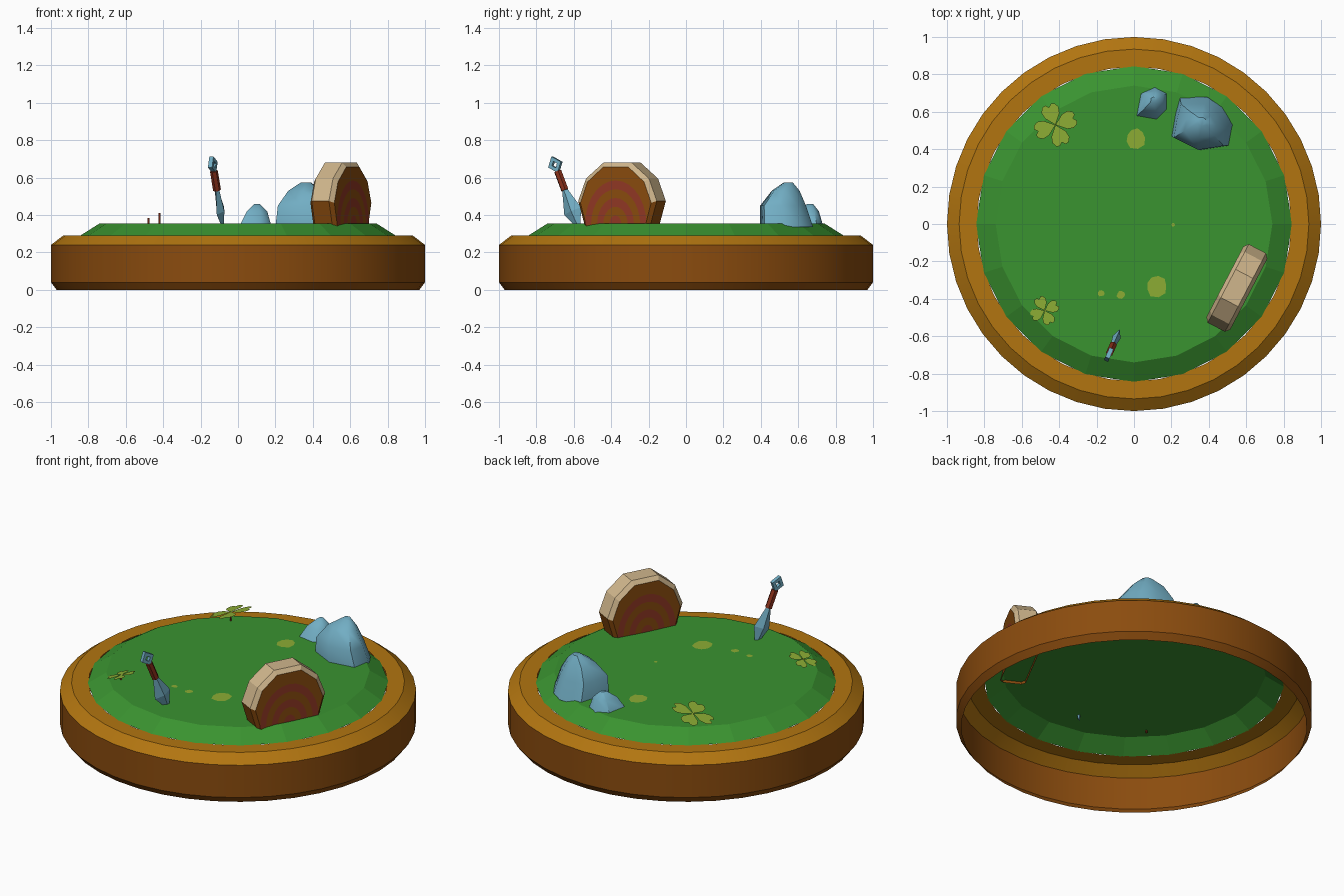
import bpy, bmesh, math, random
from mathutils import Vector

if "Cube" in bpy.data.objects:
    bpy.data.objects.remove(bpy.data.objects["Cube"])
random.seed(4)


def material(name, r, g, b):
    m = bpy.data.materials.new(name)
    lin = [((c / 255 + 0.055) / 1.055) ** 2.4 for c in (r, g, b)]
    m.diffuse_color = (*lin, 1)
    m.use_nodes = True
    m.node_tree.nodes["Principled BSDF"].inputs["Base Color"].default_value = m.diffuse_color
    return m


WOOD = material("brown wood", 139, 76, 14)
RIM = material("orange wood", 178, 117, 16)
GRASS = material("grass green", 58, 147, 48)
STONE = material("stone blue", 114, 174, 196)
BARK = material("tan bark", 208, 182, 140)
RED = material("ring red", 146, 56, 36)
LEAF = material("leaf green", 140, 172, 52)
GRIP = material("grip red", 138, 48, 26)


def make(name, verts, faces, mats, rule=None, smooth=False):
    """Mesh object; rule(face) picks the material index."""
    me = bpy.data.meshes.new(name)
    me.from_pydata([tuple(v) for v in verts], [], faces)
    for m in mats:
        me.materials.append(m)
    bm = bmesh.new()
    bm.from_mesh(me)
    bmesh.ops.recalc_face_normals(bm, faces=bm.faces)
    bm.to_mesh(me)
    bm.free()
    for p in me.polygons:
        if rule:
            p.material_index = rule(p)
    ob = bpy.data.objects.new(name, me)
    bpy.context.collection.objects.link(ob)
    if smooth:
        bpy.ops.object.select_all(action='DESELECT')
        ob.select_set(True)
        bpy.context.view_layer.objects.active = ob
        bpy.ops.object.shade_smooth_by_angle(angle=math.radians(smooth))
    return ob


def loft(name, rings, mats, closed=True, start=False, end=False, **kw):
    """Skin a list of equal-length rings, with optional end caps."""
    n = len(rings[0])
    verts = [v for r in rings for v in r]
    faces = [(k * n + i, k * n + (i + 1) % n, (k + 1) * n + (i + 1) % n, (k + 1) * n + i)
             for k in range(len(rings) - 1) for i in range(n if closed else n - 1)]
    if start:
        faces.append(tuple(range(n)))
    if end:
        faces.append(tuple(range(len(verts) - n, len(verts))))
    return make(name, verts, faces, mats, **kw)


def circle(r, z, n):
    return [(r * math.cos(math.tau * i / n), r * math.sin(math.tau * i / n), z) for i in range(n)]


# hollow wooden base, open underneath
loft("wooden_base", [circle(r, z, 40) for r, z in
     [(0.97, 0), (1, 0.04), (1, 0.24), (0.935, 0.29), (0.84, 0.29)]], [WOOD, RIM],
     rule=lambda p: int(p.center.z > 0.25), smooth=25)

# grass mound
loft("grass", [circle(0.845, 0.289, 20), circle(0.74, 0.355, 20)], [GRASS], end=True)


# rocks: footprint pulled in level by level toward a peak
def rock(name, foot, levels):
    cx = sum(p[0] for p in foot) / len(foot)
    cy = sum(p[1] for p in foot) / len(foot)
    rings = [[(cx + dx + (x - cx) * s, cy + dy + (y - cy) * s, z) for x, y in foot]
             for s, dx, dy, z in levels]
    loft(name, rings, [STONE], end=True, smooth=50)


rock("large_rock", [(0.245, 0.68), (0.39, 0.68), (0.47, 0.625), (0.53, 0.53),
                    (0.51, 0.42), (0.35, 0.395), (0.2, 0.47), (0.22, 0.59)],
     [(1, 0, 0, 0.335), (0.86, -0.01, -0.02, 0.45), (0.52, -0.01, -0.01, 0.53), (0.16, 0, 0, 0.575)])
rock("small_rock", [(0.03, 0.70), (0.11, 0.735), (0.18, 0.70), (0.18, 0.61), (0.12, 0.55), (0.005, 0.57)],
     [(1, 0, 0, 0.335), (0.62, 0.005, 0.01, 0.42), (0.16, 0, 0.02, 0.46)])

# log slice standing on edge, open where it enters the grass
LONG, THICK, MID = Vector((0.464, 0.886, 0)), Vector((0.886, -0.464, 0)), Vector((0.55, -0.342, 0))


def log_pt(u, t, z):
    return MID + LONG * u + THICK * t + Vector((0, 0, z))


half = [(0.195, 0.335), (0.237, 0.475), (0.19, 0.595), (0.085, 0.68)]
arch = [(-u, z) for u, z in half] + [(u, z) for u, z in reversed(half)]
slice_rings = []
for t, s in [(-0.072, 0.9), (-0.052, 1), (0.052, 1), (0.072, 0.9)]:
    slice_rings.append([log_pt(u * s, t, 0.335 + (z - 0.335) * (s + 0.03 if s < 1 else 1))
                        for u, z in arch])
loft("log_slice", slice_rings, [WOOD, BARK], closed=False, start=True, end=True,
     rule=lambda p: int(len(p.vertices) == 4 and p.center.z > 0.45))

# growth rings on both cut faces
for side in (-1, 1):
    for k, r in enumerate((1, 0.8, 0.6, 0.4, 0.2)):
        t = side * (0.073 + 0.0012 * k)
        pts = [log_pt(0.185 * r * math.cos(math.pi * i / 14), t,
                      0.35 + 0.235 * r * math.sin(math.pi * i / 14)) for i in range(15)]
        make("growth_ring", pts, [tuple(range(15))], [WOOD if k % 2 else RED])

# throwing knife stuck in the ground
TIP = Vector((-0.082, -0.58, 0.352))
AXIS = Vector((-0.154, -0.346, 0.926)).normalized()
FLAT = Vector((0.914, -0.406, 0)).normalized()
WIDE = FLAT.cross(AXIS).normalized()


def knife_ring(s, w, f, n=4):
    return [TIP + AXIS * s + WIDE * w * math.cos(math.tau * i / n) + FLAT * f * math.sin(math.tau * i / n)
            for i in range(n)]


loft("knife_blade", [knife_ring(*a) for a in
     [(-0.035, 0.003, 0.003), (0.075, 0.053, 0.022), (0.2, 0.015, 0.013)]],
     [STONE], start=True, end=True)
loft("knife_grip", [knife_ring(s, 0.021, 0.021, 6) for s in (0.195, 0.305)],
     [GRIP], start=True, end=True)
# diamond-shaped loop: a square section swept round four corners
loop_rings = []
for i in range(5):
    a = math.tau * i / 4
    loop_rings.append([TIP + AXIS * (0.343 + 0.047 * r * math.cos(a)) + WIDE * (0.04 * r * math.sin(a)) + FLAT * f
                       for r, f in [(1, -0.012), (1, 0.012), (0.4, 0.012), (0.4, -0.012)]])
loft("knife_loop", loop_rings, [STONE])


# four-leaf clovers, tilted, on short stems
def clover(cx, cy, z, size, turn):
    side = [(0.45, 0.36), (0.75, 0.42), (0.96, 0.3), (1.0, 0.14)]
    leaf = [(0, 0)] + side + [(0.86, 0)] + [(r, -w) for r, w in reversed(side)]
    verts, faces = [], []
    for k in range(4):
        a = turn + k * math.pi / 2
        faces.append(tuple(range(len(verts), len(verts) + len(leaf))))
        for r, w in leaf:
            x = size * (r * math.cos(a) - w * math.sin(a))
            y = size * (r * math.sin(a) + w * math.cos(a))
            verts.append((cx + x, cy + y, z + 0.32 * x))
    make("clover_leaves", verts, faces, [LEAF])
    loft("clover_stem", [[(cx + x, cy + y, h) for x, y, _ in circle(0.006, 0, 5)]
                         for h in (0.34, z)], [GRIP])


clover(-0.42, 0.53, 0.41, 0.115, math.radians(20))
clover(-0.478, -0.463, 0.383, 0.078, math.radians(25))

# flat light patches in the grass
for x, y, r in [(0.01, 0.46, 0.057), (0.12, -0.33, 0.06), (-0.175, -0.37, 0.018),
                (-0.07, -0.378, 0.023), (0.21, -0.005, 0.01)]:
    pts = [(x + px * k, y + py * k, 0.358) for px, py, _ in circle(r, 0, 9)
           for k in [random.uniform(0.8, 1.1)]]
    make("grass_patch", pts, [tuple(range(9))], [LEAF])
for ob in bpy.data.objects:
    if ob.name.startswith(("grass_patch", "clover_leaves")):
        if ob.data.polygons[0].normal.z < 0:
            ob.data.flip_normals()
